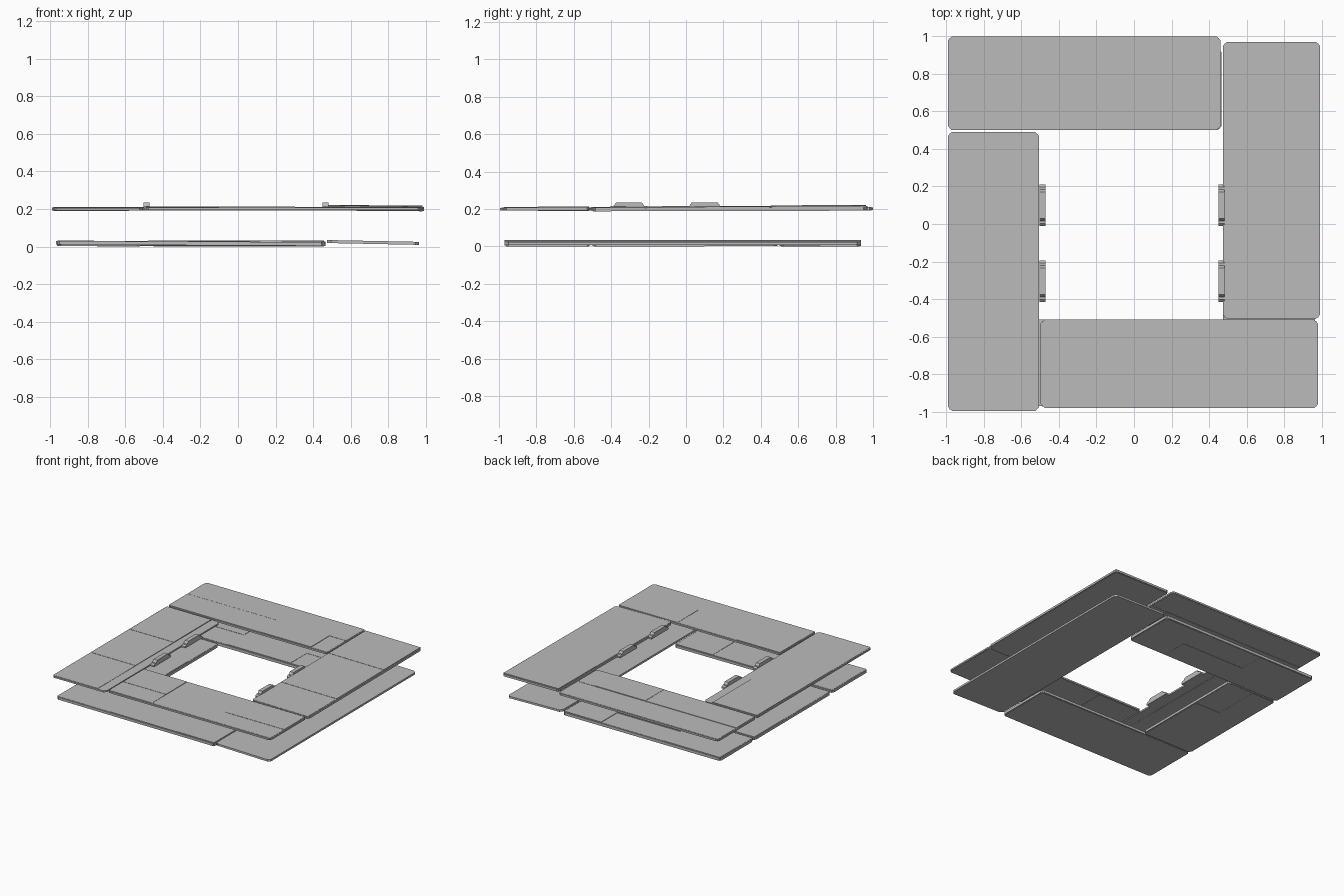
import bpy
import bmesh

cube = bpy.data.objects.get("Cube")
if cube:
    bpy.data.objects.remove(cube)

grey = bpy.data.materials.new("plain_grey")
grey.use_nodes = True
grey.diffuse_color = (0.5, 0.5, 0.5, 1)
grey.node_tree.nodes["Principled BSDF"].inputs["Base Color"].default_value = (0.5, 0.5, 0.5, 1)


def add_object(name, bm):
    bmesh.ops.recalc_face_normals(bm, faces=bm.faces)
    mesh = bpy.data.meshes.new(name)
    bm.to_mesh(mesh)
    bm.free()
    mesh.materials.append(grey)
    obj = bpy.data.objects.new(name, mesh)
    bpy.context.collection.objects.link(obj)


def prism(bm, outline, offset):
    """Extrude a flat outline of 3D points by an offset vector."""
    face = bm.faces.new([bm.verts.new(p) for p in outline])
    ext = bmesh.ops.extrude_face_region(bm, geom=[face])
    bmesh.ops.translate(bm, vec=offset, verts=[v for v in ext["geom"] if isinstance(v, bmesh.types.BMVert)])


def board(name, xs, ys, zs, panels=(), tilt=(0, 0), cut=0.02):
    """A thin slab with clipped corners, overlaid with slightly thicker panels."""
    (x0, x1), (y0, y1), (z0, z1) = xs, ys, zs
    bm = bmesh.new()
    outline = [(x0 + cut, y0), (x1 - cut, y0), (x1, y0 + cut), (x1, y1 - cut),
               (x1 - cut, y1), (x0 + cut, y1), (x0, y1 - cut), (x0, y0 + cut)]
    prism(bm, [(x, y, z0) for x, y in outline], (0, 0, z1 - z0))
    for i, (a, b, c, d) in enumerate(panels):
        # panels stay clear of the clipped corners
        a, b = max(a, x0 + 0.008), min(b, x1 - 0.008)
        c, d = max(c, y0 + 0.008), min(d, y1 - 0.008)
        rise = 0.002 + 0.002 * (i % 3)
        prism(bm, [(a, c, z0 - rise / 2), (b, c, z0 - rise / 2),
                   (b, d, z0 - rise / 2), (a, d, z0 - rise / 2)], (0, 0, z1 - z0 + rise * 1.5))
    cx, cy = (x0 + x1) / 2, (y0 + y1) / 2
    for v in bm.verts:
        v.co.z += tilt[0] * (v.co.x - cx) + tilt[1] * (v.co.y - cy)
    add_object(name, bm)


def grid(xcuts, ycuts):
    """Rectangles between successive cuts."""
    return [(a, b, c, d) for a, b in zip(xcuts, xcuts[1:]) for c, d in zip(ycuts, ycuts[1:])]


# Upper ring of four boards
board("upper_back_board", (-0.99, 0.46), (0.5, 1.0), (0.2, 0.214),
      [(-1, 1, 0.755, 1)] + grid((-1, -0.157, 0.305, 1), (0.5, 0.75)))
board("upper_right_board", (0.475, 0.99), (-0.505, 0.97), (0.2, 0.217),
      grid((0.475, 0.78, 1), (-0.505, -0.125, 0.485, 1)), tilt=(-0.008, 0.004))
board("upper_front_board", (-0.497, 0.98), (-0.98, -0.51), (0.2, 0.213),
      [(-0.1, 0.44, -1, -0.5)] + grid((-0.5, -0.1), (-1, -0.79, -0.5))
      + grid((0.44, 1), (-1, -0.79, -0.5)))
board("upper_left_board", (-0.99, -0.505), (-0.995, 0.49), (0.199, 0.212),
      grid((-1, -0.83, -0.58), (-1, -0.5, -0.005, 0.5)))

# Lower ring, its right board running the full depth
board("lower_right_board", (0.475, 0.965), (-0.97, 0.935), (0.02, 0.036), tilt=(-0.02, 0))
board("lower_front_board", (-0.97, 0.465), (-0.97, -0.51), (0.013, 0.033),
      grid((-1, -0.48, 0.12, 0.5), (-1, -0.5)), tilt=(-0.004, 0))
board("lower_left_board", (-0.965, -0.515), (-0.5, 0.49), (0.01, 0.03),
      grid((-1, -0.75, -0.5), (-0.5, 0.1, 0.5)))
board("lower_back_board", (-0.965, 0.465), (0.5, 0.935), (0.01, 0.032),
      grid((-1, -0.45, 0.12, 0.5), (0.5, 0.72, 1)))

# Brackets along the inner edges
half = [(0.11, 0.198), (0.11, 0.212), (0.098, 0.222), (0.083, 0.222), (0.07, 0.24)]
profile = half + [(-y, z) for y, z in reversed(half)]
for side, x in (("left", 0.45), ("right", -0.504)):
    for place, yc in (("front", -0.305), ("back", 0.1)):
        bm = bmesh.new()
        prism(bm, [(x, yc + y, z) for y, z in profile], (0.033, 0, 0))
        add_object(f"{side}_{place}_bracket", bm)

# Rest the lowest point on the ground
boards = [o for o in bpy.context.collection.objects if o.type == "MESH" and grey.name in o.data.materials]
low = min(v.co.z for o in boards for v in o.data.vertices)
for o in boards:
    for v in o.data.vertices:
        v.co.z -= low * 0.9
